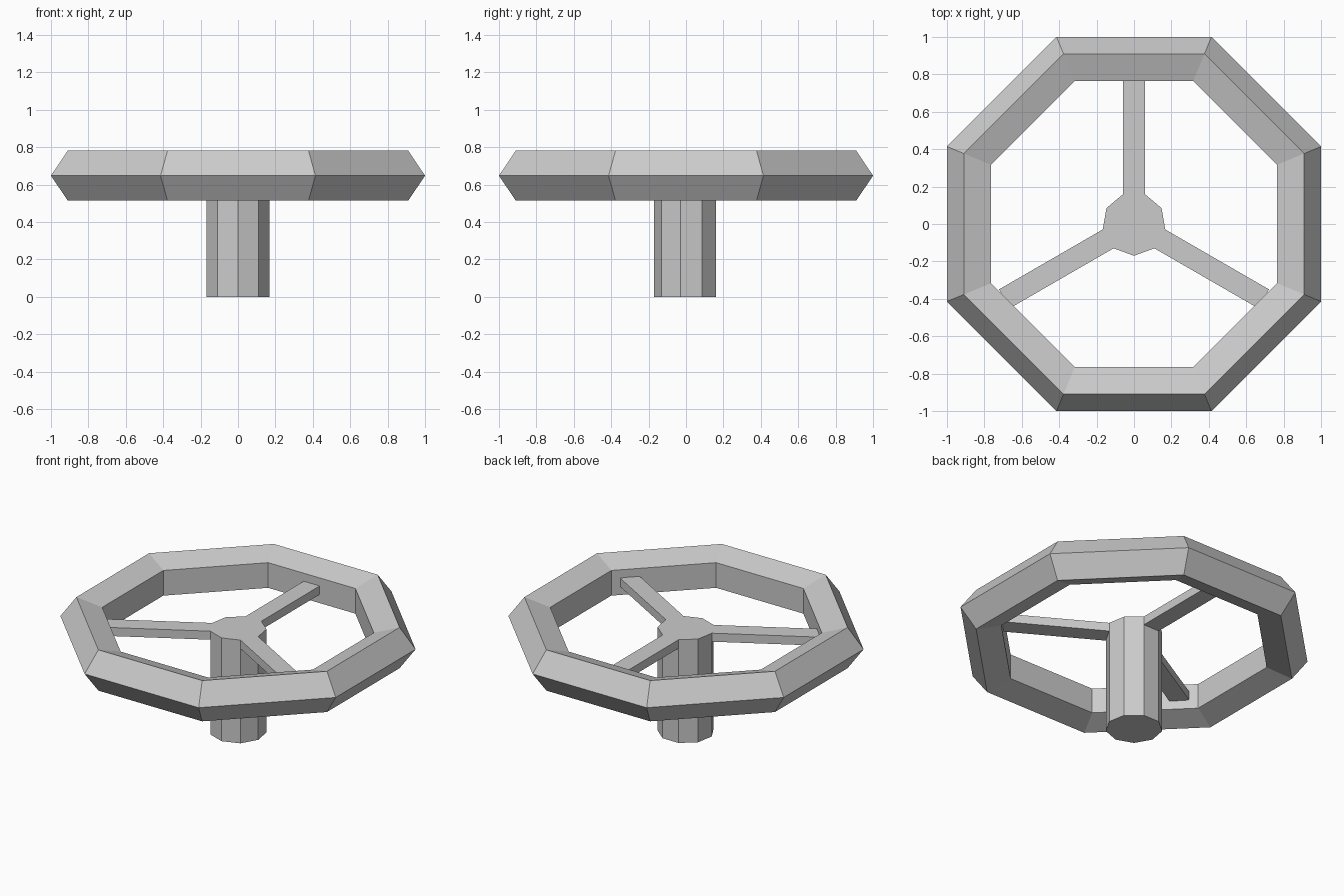
import bpy, bmesh, math
from mathutils import Matrix, Vector

if "Cube" in bpy.data.objects:
    bpy.data.objects.remove(bpy.data.objects["Cube"])

grey = bpy.data.materials.new("plain_grey")
grey.diffuse_color = (0.6, 0.6, 0.6, 1)
grey.use_nodes = True
grey.node_tree.nodes["Principled BSDF"].inputs["Base Color"].default_value = grey.diffuse_color

# Rim: eight-sided ring with a five-sided section
R8 = 1 / math.cos(math.pi / 8)
bpy.ops.mesh.primitive_torus_add(major_segments=8, minor_segments=5,
                                 major_radius=0.87 * R8, minor_radius=0.13 * R8,
                                 location=(0, 0, 0.648),
                                 rotation=(0, 0, math.pi / 8))
rim = bpy.context.object
rim.name = "wheel_rim"
rim.data.materials.append(grey)

# Column: nine-sided post, with a short top band the spokes grow from
HUB_R, BAND_Z, TOP_Z, SPOKE_END = 0.17, 0.622, 0.678, 0.80
bm = bmesh.new()
bmesh.ops.create_circle(bm, cap_ends=True, segments=9, radius=HUB_R,
                        matrix=Matrix.Rotation(math.radians(-90), 4, 'Z'))
# make one corner point to the front whatever the circle's start angle
v0 = bm.verts[:][0].co
turn = math.radians(-90) - math.atan2(v0.y, v0.x)
bmesh.ops.rotate(bm, verts=bm.verts, matrix=Matrix.Rotation(turn, 3, 'Z'))


def raise_cap(face, z):
    """Extrude a cap upward to height z and return the new cap."""
    new = bmesh.ops.extrude_face_region(bm, geom=[face])["geom"]
    for v in (g for g in new if isinstance(g, bmesh.types.BMVert)):
        v.co.z = z
    return next(g for g in new if isinstance(g, bmesh.types.BMFace))


base = bm.faces[:][0]
cap = raise_cap(base, BAND_Z)
old = cap
cap = raise_cap(cap, TOP_Z)
bottom_ring = [e for e in bm.edges if all(v.co.z < 0.01 for v in e.verts)]
if not any(all(v.co.z < 0.01 for v in f.verts) for f in bm.faces):
    bmesh.ops.contextual_create(bm, geom=bottom_ring)
# drop any inner floor left between post and band
inner = [f for f in bm.faces if all(abs(v.co.z - BAND_Z) < 1e-4 for v in f.verts)]
bmesh.ops.delete(bm, geom=inner, context='FACES_ONLY')
bmesh.ops.recalc_face_normals(bm, faces=bm.faces)

# Spokes: three band faces pulled outward into the rim
for a in (90, 210, 330):
    d = Vector((math.cos(math.radians(a)), math.sin(math.radians(a)), 0))
    face = max((f for f in bm.faces
                if len(f.verts) == 4 and f.calc_center_median().z > BAND_Z),
               key=lambda f: f.normal.dot(d))
    length = SPOKE_END - HUB_R * math.cos(math.radians(20))
    new = bmesh.ops.extrude_face_region(bm, geom=[face])["geom"]
    bmesh.ops.translate(bm, vec=d * length,
                        verts=[g for g in new if isinstance(g, bmesh.types.BMVert)])
    if face.is_valid:
        bm.faces.remove(face)
    bm.normal_update()
bmesh.ops.recalc_face_normals(bm, faces=bm.faces)

mesh = bpy.data.meshes.new("column_and_spokes")
bm.to_mesh(mesh)
bm.free()
mesh.materials.append(grey)
bpy.context.collection.objects.link(bpy.data.objects.new("column_and_spokes", mesh))
